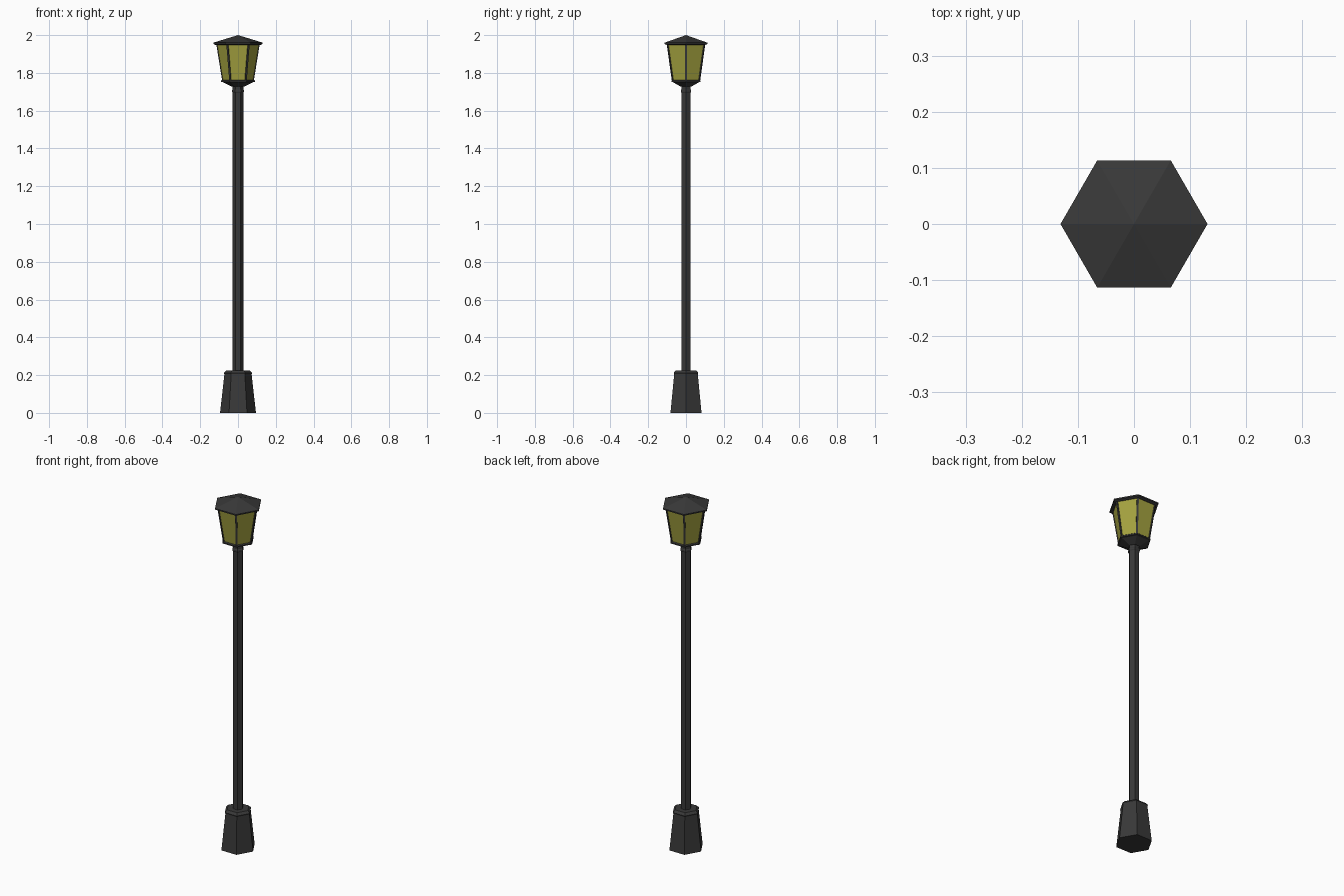
import bpy, bmesh
from math import cos, sin, pi
from mathutils import Vector

if "Cube" in bpy.data.objects:
    bpy.data.objects.remove(bpy.data.objects["Cube"])


def material(name, color):
    m = bpy.data.materials.new(name)
    m.diffuse_color = (*color, 1)
    m.use_nodes = True
    m.node_tree.nodes["Principled BSDF"].inputs["Base Color"].default_value = m.diffuse_color
    return m


IRON = material("dark_iron", (0.04, 0.04, 0.04))
GLASS = material("yellow_glass", (0.37, 0.36, 0.05))


def corner(r, z, i):
    a = i * pi / 3
    return Vector((r * cos(a), r * sin(a), z))


def finish(name, bm, mat):
    bmesh.ops.recalc_face_normals(bm, faces=bm.faces)
    mesh = bpy.data.meshes.new(name)
    bm.to_mesh(mesh)
    bm.free()
    mesh.materials.append(mat)
    obj = bpy.data.objects.new(name, mesh)
    bpy.context.collection.objects.link(obj)
    return obj


def hex_lathe(name, profile, mat):
    """Six-sided solid from (radius, z) pairs; a zero radius makes a point."""
    bm = bmesh.new()
    rings = []
    for r, z in profile:
        n = 6 if r > 0 else 1
        rings.append([bm.verts.new(corner(r, z, i)) for i in range(n)])
    for a, b in zip(rings, rings[1:]):
        for i in range(6):
            j = (i + 1) % 6
            if len(b) == 1:
                bm.faces.new((a[i], a[j], b[0]))
            else:
                bm.faces.new((a[i], a[j], b[j], b[i]))
    for ring in (rings[0], rings[-1]):
        if len(ring) == 6:
            bm.faces.new(ring)
    return finish(name, bm, mat)


# Tapered foot with a small chamfered rim
hex_lathe("base", [(0.095, 0), (0.072, 0.205), (0.075, 0.212), (0.062, 0.225)], IRON)
# Post and the collar under the lantern
hex_lathe("pole", [(0.028, 0.22), (0.028, 1.735)], IRON)
hex_lathe("collar", [(0.028, 1.695), (0.032, 1.70), (0.032, 1.708), (0.028, 1.713)], IRON)
# Lantern tray, glass and roof
hex_lathe("lantern_tray", [(0.032, 1.727), (0.078, 1.75), (0.089, 1.752),
                           (0.089, 1.759), (0.082, 1.764)], IRON)
hex_lathe("lantern_glass", [(0.082, 1.76), (0.113, 1.952)], GLASS)
hex_lathe("roof", [(0.118, 1.948), (0.131, 1.953), (0.131, 1.96), (0, 2.0)], IRON)

# Thin frame bars along the six glass corners
bm = bmesh.new()
for i in range(6):
    out = corner(1, 0, i)
    side = Vector((-out.y, out.x, 0))
    ends = []
    for r, z in ((0.082, 1.76), (0.113, 1.952)):
        c = corner(r, z, i)
        ends.append([bm.verts.new(c + out * u + side * v) for u, v in
                     ((-0.006, -0.005), (0.002, -0.005), (0.002, 0.005), (-0.006, 0.005))])
    for k in range(4):
        n = (k + 1) % 4
        bm.faces.new((ends[0][k], ends[0][n], ends[1][n], ends[1][k]))
    bm.faces.new(ends[0])
    bm.faces.new(ends[1])
finish("lantern_frame", bm, IRON)
